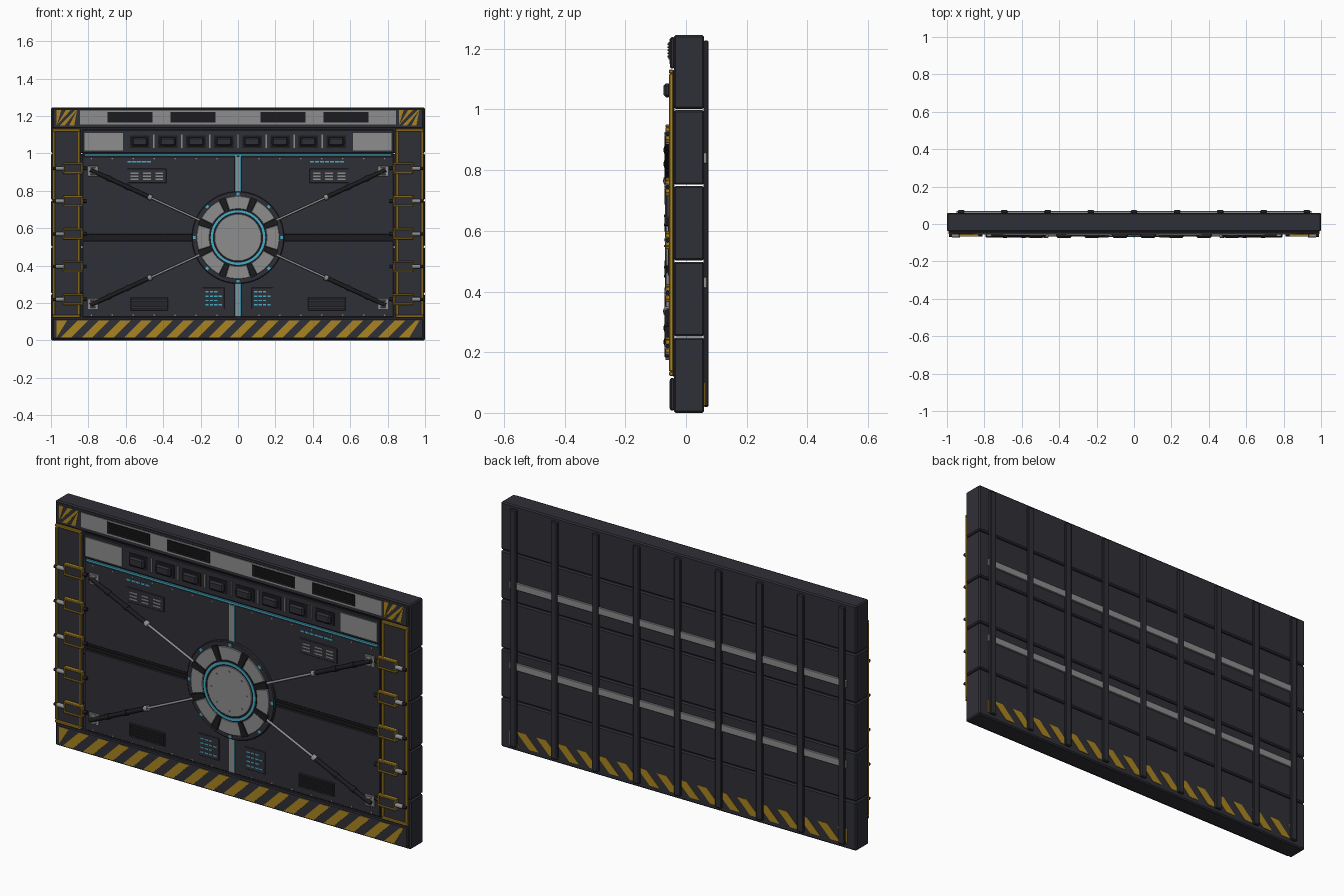
import bpy, bmesh, math
from mathutils import Vector

cube = bpy.data.objects.get("Cube")
if cube:
    bpy.data.objects.remove(cube)


def material(name, r, g, b):
    m = bpy.data.materials.new(name)
    m.use_nodes = True
    m.diffuse_color = (r, g, b, 1)
    m.node_tree.nodes["Principled BSDF"].inputs["Base Color"].default_value = (r, g, b, 1)
    return m


NAVY = material("navy steel", .028, .029, .038)
BLACK = material("black steel", .012, .012, .014)
GREY = material("light grey metal", .27, .27, .27)
YELLOW = material("safety yellow", .40, .23, .015)
TEAL = material("teal light", .06, .42, .58)


class Part:
    """Collects simple solids into one named object."""

    def __init__(self, name, mat):
        self.name, self.mat, self.bm = name, mat, bmesh.new()

    def prism(self, outline, y0, y1):
        a = [self.bm.verts.new((x, y0, z)) for x, z in outline]
        b = [self.bm.verts.new((x, y1, z)) for x, z in outline]
        self.bm.faces.new(a)
        self.bm.faces.new(b[::-1])
        for i in range(len(a)):
            j = (i + 1) % len(a)
            self.bm.faces.new((a[j], a[i], b[i], b[j]))

    def box(self, x0, x1, y0, y1, z0, z1):
        self.prism([(x0, z0), (x1, z0), (x1, z1), (x0, z1)], y0, y1)

    def frame(self, x0, x1, y0, y1, z0, z1, t):
        self.box(x0, x1, y0, y1, z0, z0 + t)
        self.box(x0, x1, y0, y1, z1 - t, z1)
        self.box(x0, x0 + t, y0, y1, z0 + t, z1 - t)
        self.box(x1 - t, x1, y0, y1, z0 + t, z1 - t)

    def arc(self, r0, r1, y0, y1, start=0, end=360, steps=64):
        # Ring or ring sector around the hub axis
        full = end - start >= 360
        rows = []
        for i in range(steps if full else steps + 1):
            t = math.radians(start + (end - start) * i / steps)
            c, s = math.cos(t), math.sin(t)
            rows.append([self.bm.verts.new((r * c, y, HUB_Z + r * s))
                         for r, y in ((r0, y0), (r1, y0), (r1, y1), (r0, y1))])
        pairs = list(zip(rows, rows[1:])) + ([(rows[-1], rows[0])] if full else [])
        for p, q in pairs:
            for k in range(4):
                n = (k + 1) % 4
                self.bm.faces.new((p[k], p[n], q[n], q[k]))
        if not full:
            self.bm.faces.new(rows[0])
            self.bm.faces.new(rows[-1][::-1])

    def rod(self, p, q, r, sides=12, r2=None):
        p, q = Vector(p), Vector(q)
        m = (q - p).to_track_quat('Z', 'Y').to_matrix().to_4x4()
        m.translation = (p + q) / 2
        bmesh.ops.create_cone(self.bm, cap_ends=True, segments=sides, radius1=r,
                              radius2=r2 or r, depth=(q - p).length, matrix=m)

    def stripes(self, x0, x1, y0, y1, z0, z1, pitch, width):
        # Slanted hazard stripes squeezed at the ends of the band
        lean = z1 - z0
        x = x0 - lean
        while x < x1:
            lo = [min(max(v, x0), x1) for v in (x, x + width)]
            hi = [min(max(v + lean, x0), x1) for v in (x, x + width)]
            if hi[1] - hi[0] + lo[1] - lo[0] > .004:
                self.prism([(lo[0], z0), (lo[1], z0), (hi[1], z1), (hi[0], z1)], y0, y1)
            x += pitch

    def done(self, bevel=0, smooth=False):
        bmesh.ops.recalc_face_normals(self.bm, faces=self.bm.faces)
        me = bpy.data.meshes.new(self.name)
        self.bm.to_mesh(me)
        self.bm.free()
        me.materials.append(self.mat)
        ob = bpy.data.objects.new(self.name, me)
        bpy.context.scene.collection.objects.link(ob)
        if bevel:
            mod = ob.modifiers.new("bevel", 'BEVEL')
            mod.width, mod.segments, mod.limit_method = bevel, 1, 'ANGLE'
        if smooth:
            bpy.ops.object.select_all(action='DESELECT')
            ob.select_set(True)
            bpy.context.view_layer.objects.active = ob
            bpy.ops.object.shade_smooth_by_angle(angle=math.radians(35))


HUB_Z = .55
SIDES = (-1, 1)

# Five stacked slabs with narrow gaps
slabs = Part("wall_slabs", NAVY)
for i in range(5):
    slabs.box(-1, 1, -.04, .06, i * .25 + (.002 if i else 0), min((i + 1) * .25 - .002, 1.245))
slabs.done(.006)

# Rear ribs, rails and hazard strip
ribs = Part("rear_ribs", NAVY)
for i in range(9):
    x = (i - 4) * .231
    ribs.box(x - .018, x + .018, .058, .074, .02, 1.228)
ribs.done(.004)
rails = Part("rear_rails", GREY)
for z in (.43, .84):
    rails.box(-.95, .95, .058, .069, z - .018, z + .018)
rails.done(.002)
rear = Part("rear_hazard_stripes", YELLOW)
rear.stripes(-.95, .95, .059, .062, .025, .1, .113, .056)
rear.done()

# Front header, sill, columns and door skin
trim = Part("front_frame", NAVY)
trim.box(-.99, .99, -.052, -.038, .008, .115)
trim.box(-.99, .99, -.052, -.038, 1.135, 1.238)
for s in SIDES:
    trim.box(*sorted((s * .84, s * .99)), -.048, -.038, .122, 1.13)
trim.done(.004)
skin = Part("door_skin", NAVY)
for x0, x1 in ((-.832, -.015), (.015, .832)):
    skin.box(x0, x1, -.046, -.038, .125, .533)
    skin.box(x0, x1, -.046, -.038, .567, .985)
skin.box(-.832, .832, -.05, -.038, 1.002, 1.125)
skin.done(.003)
seams = Part("door_seam_beams", BLACK)
seams.box(-.832, .832, -.043, -.038, .12, 1.13)
for s in SIDES:
    seams.box(*sorted((s * .23, s * .832)), -.05, -.038, .543, .557)
seams.done()

# Hazard stripes on the sill and header corners
hazard = Part("front_hazard_stripes", YELLOW)
hazard.stripes(-.97, .97, -.054, -.05, .015, .106, .113, .056)
for s in SIDES:
    hazard.stripes(*sorted((s * .86, s * .97)), -.054, -.05, 1.15, 1.232, .05, .026)
hazard.done()

# Header light band with dark grilles
band = Part("header_light_band", GREY)
band.box(-.845, .845, -.055, -.05, 1.155, 1.23)
band.done()
grille = Part("header_grilles", BLACK)
for x in (-.577, -.24, .24, .577):
    grille.box(x - .12, x + .12, -.058, -.05, 1.164, 1.222)
    for i in range(5):
        z = 1.172 + i * .01
        grille.box(x - .11, x + .11, -.061, -.057, z, z + .005)
grille.done()

# Upper row of modules, dividers and end plates
cells = Part("upper_modules", NAVY)
wells = Part("module_wells", BLACK)
for i in range(8):
    x = (i - 3.5) * .15
    wells.box(x - .052, x + .052, -.053, -.05, 1.03, 1.096)
    cells.box(x - .042, x + .042, -.074, -.05, 1.04, 1.086)
cells.done(.008)
wells.done()
plates = Part("end_plates_and_dividers", GREY)
for s in SIDES:
    plates.box(*sorted((s * .615, s * .82)), -.054, -.049, 1.015, 1.11)
for i in range(7):
    x = (i - 3) * .15
    plates.box(x - .004, x + .004, -.056, -.05, 1.03, 1.1)
plates.box(-.01, .01, -.05, -.04, .13, .98)
plates.done()

# Teal light lines, dashes and readouts
glow = Part("teal_lights", TEAL)
glow.box(-.82, .82, -.052, -.04, .987, .997)
for s in SIDES:
    for z0, z1 in ((.13, .31), (.79, .985)):
        glow.box(*sorted((s * .009, s * .015)), -.051, -.04, z0, z1)
    for row in range(4):
        z = .187 + row * .023
        for col in range(4 if row % 2 == 0 else 3):
            x = s * .13 - .045 + col * .024
            glow.box(x, x + .018, -.052, -.049, z, z + .007)
for x0, count in ((-.592, 5), (.385, 7)):
    for i in range(count):
        x = x0 + i * .0265
        glow.box(x, x + .022, -.049, -.045, .95, .959)
glow.arc(.134, .146, -.069, -.06)
for k in range(8):
    glow.arc(.226, .24, -.063, -.058, k * 45 - 2, k * 45 + 2, 2)
glow.done()

# Dark instrument plates, vents and marker blocks
panels = Part("instrument_plates", NAVY)
vents = Part("lower_vents", BLACK)
marks = Part("marker_blocks", GREY)
for s in SIDES:
    panels.box(s * .13 - .058, s * .13 + .058, -.05, -.045, .17, .283)
    panels.box(s * .487 - .105, s * .487 + .105, -.05, -.045, .842, .918)
    panels.box(s * .475 - .1, s * .475 + .1, -.051, -.045, .16, .23)
    for i in range(5):
        z = .167 + i * .012
        vents.box(s * .475 - .095, s * .475 + .095, -.055, -.05, z, z + .007)
    for i in (-1, 0, 1):
        x = s * .487 + i * .066
        for j in (-1, 0, 1):
            marks.box(x - .021, x + .021, -.052, -.049, .875 + j * .016, .882 + j * .016)
panels.done(.002)
vents.done()
marks.done()

# Side column frames and clasps
columns = Part("column_frames", YELLOW)
clasps = Part("clasp_frames", YELLOW)
cores = Part("clasp_cores", NAVY)
pins = Part("clasp_pins", GREY)
sleeves = Part("clasp_sleeves", BLACK)
for s in SIDES:
    columns.frame(*sorted((s * .845, s * .992)), -.056, -.042, .122, 1.132, .014)
    for i in range(5):
        z = .22 + i * .175
        x0, x1 = sorted((s * .83, s * .936))
        clasps.frame(x0, x1, -.068, -.048, z - .03, z + .03, .009)
        cores.box(x0 + .006, x1 - .006, -.064, -.046, z - .024, z + .024)
        pins.rod((s * .93, -.061, z), (s * .972, -.061, z), .011)
        sleeves.rod((s * .965, -.061, z), (s * .99, -.061, z), .008)
        sleeves.rod((s * .81, -.057, z), (s * .835, -.057, z), .009)
columns.done(.003)
clasps.done(.002)
cores.done(.003)
pins.done(smooth=True)
sleeves.done(smooth=True)

# Diagonal struts with corner brackets
barrels = Part("strut_barrels", BLACK)
pistons = Part("strut_pistons", GREY)
brackets = Part("strut_brackets", GREY)
for s in SIDES:
    for v in SIDES:
        def at(x, y=-.06):
            return (s * x, y, HUB_Z + v * (.355 - (.775 - x) * .46))
        barrels.rod(at(.79), at(.47), .011)
        barrels.rod(at(.70), at(.68), .014)
        barrels.rod(at(.60), at(.58), .014)
        pistons.rod(at(.48), at(.462), .015)
        pistons.rod(at(.47), at(.2), .006)
        x, y, z = at(.775)
        brackets.box(x - .028, x + .028, -.051, -.044, z - .028, z + .028)
        for d in SIDES:
            brackets.box(x - .014, x + .014, -.068, -.05, z + d * .017 - .004, z + d * .017 + .004)
barrels.done(smooth=True)
pistons.done(smooth=True)
brackets.done(.002)

# Central hub
base = Part("hub_base", NAVY)
base.arc(.1, .247, -.06, -.04)
base.done(.004, True)
rim = Part("hub_inner_rim", BLACK)
rim.arc(.1, .152, -.066, -.05)
rim.done()
segments = Part("hub_segments", GREY)
for k in range(8):
    segments.arc(.153, .221, -.067, -.055, k * 45 - 17.5, k * 45 + 17.5, 8)
segments.rod((0, -.045, HUB_Z), (0, -.07, HUB_Z), .126, 64)
segments.done(.002, True)
spokes = Part("hub_spokes", BLACK)
for k in range(8):
    spokes.arc(.153, .226, -.071, -.055, k * 45 + 18, k * 45 + 27, 2)
spokes.done()

# Rivets along the door edges and hub cap
rivets = Part("rivets", GREY)
spots = [((i - 7) * .112, z) for i in range(15) for z in (.135, .972)]
spots += [(.1 * math.cos(k * math.pi / 4), HUB_Z + .1 * math.sin(k * math.pi / 4)) for k in range(8)]
for x, z in spots:
    if abs(x) > .03 or abs(z - HUB_Z) < .2:
        y = -.07 if math.hypot(x, z - HUB_Z) < .12 else -.045
        rivets.rod((x, y + .003, z), (x, y - .003, z), .004, 8)
rivets.done()
